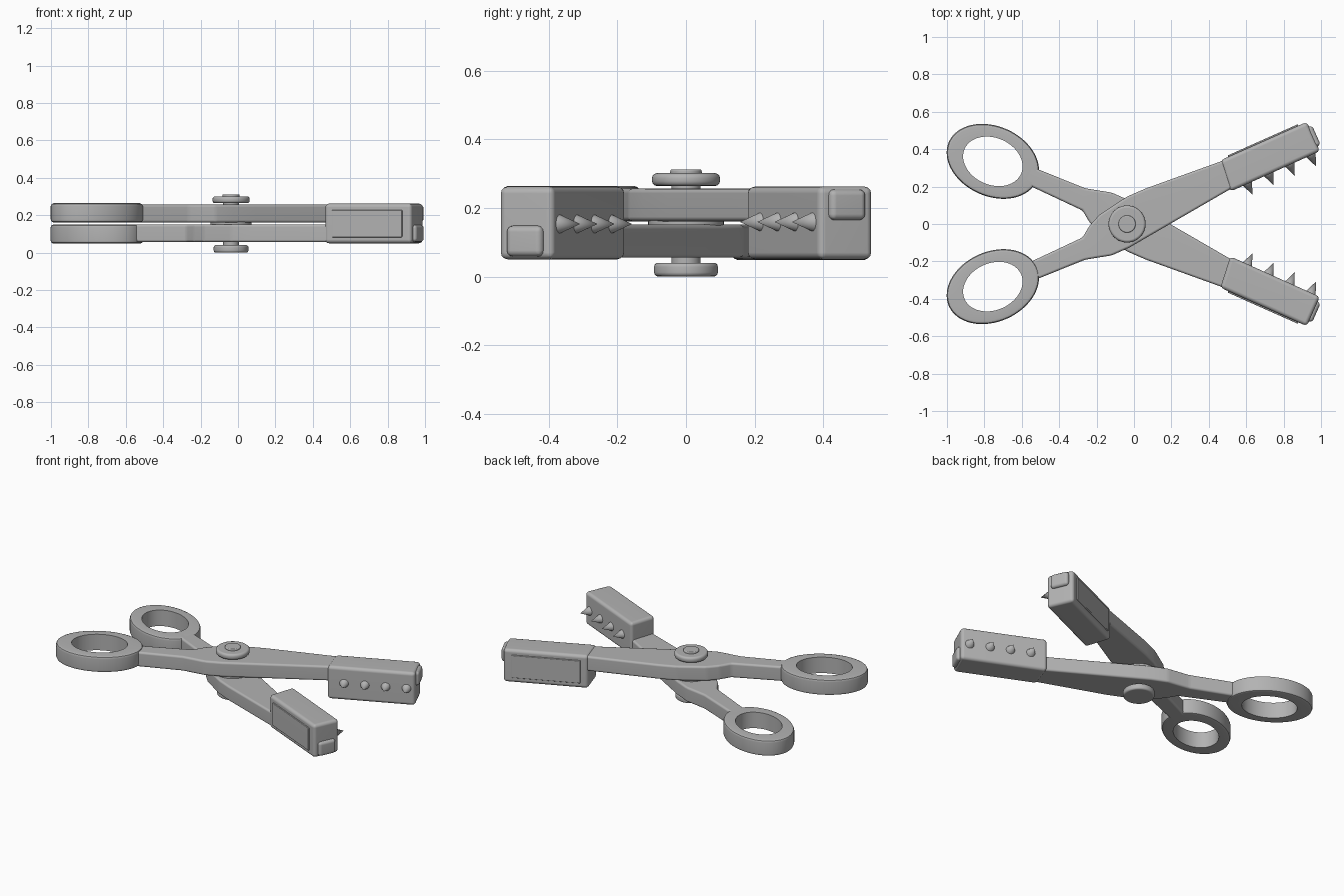
import bpy, bmesh, math
from mathutils import Matrix, Vector

cube = bpy.data.objects.get("Cube")
if cube:
    bpy.data.objects.remove(cube, do_unlink=True)

grey = bpy.data.materials.new("grey metal")
grey.use_nodes = True
GREY = (0.45, 0.45, 0.45, 1)
grey.diffuse_color = GREY
grey.node_tree.nodes["Principled BSDF"].inputs["Base Color"].default_value = GREY

PIVOT = Matrix.Translation((-0.037, 0, 0.156))
OPEN = Matrix.Rotation(math.radians(24), 4, 'Z')


def finish(name, bm, matrix, bevel=0.0, segments=3):
    """Round the edges, smooth the shading and place the part."""
    bmesh.ops.recalc_face_normals(bm, faces=bm.faces)
    if bevel:
        edges = [e for e in bm.edges if e.calc_face_angle(0) > 0.15]
        bmesh.ops.bevel(bm, geom=edges, offset=bevel, segments=segments,
                        profile=0.5, affect='EDGES', clamp_overlap=True)
    mesh = bpy.data.meshes.new(name)
    bm.to_mesh(mesh)
    bm.free()
    mesh.materials.append(grey)
    mesh.shade_smooth()
    mesh.set_sharp_from_angle(angle=math.radians(38))
    obj = bpy.data.objects.new(name, mesh)
    bpy.context.collection.objects.link(obj)
    obj.matrix_world = matrix
    obj.modifiers.new("flat_faces", 'WEIGHTED_NORMAL').keep_sharp = True
    return obj


def prism(name, outline, z0, z1, matrix, bevel):
    bm = bmesh.new()
    face = bm.faces.new([bm.verts.new((x, y, z0)) for x, y in outline])
    new = bmesh.ops.extrude_face_region(bm, geom=[face])["geom"]
    top = [v for v in new if isinstance(v, bmesh.types.BMVert)]
    bmesh.ops.translate(bm, verts=top, vec=(0, 0, z1 - z0))
    return finish(name, bm, matrix, bevel)


def box(name, x, y, z, matrix, bevel):
    outline = [(x[0], y[0]), (x[1], y[0]), (x[1], y[1]), (x[0], y[1])]
    return prism(name, outline, z[0], z[1], matrix, bevel)


def lathe(name, profile, matrix, steps=64, closed=False):
    """Sweep (x radius, y radius, z) points round an ellipse."""
    bm = bmesh.new()
    loops = []
    for rx, ry, z in profile:
        angles = [2 * math.pi * i / steps for i in range(steps)]
        loops.append([bm.verts.new((rx * math.cos(a), ry * math.sin(a), z)) for a in angles])
    pairs = list(zip(loops, loops[1:]))
    if closed:
        pairs.append((loops[-1], loops[0]))
    else:
        bm.faces.new(loops[0])
        bm.faces.new(loops[-1])
    for a, b in pairs:
        for i in range(steps):
            j = (i + 1) % steps
            bm.faces.new((a[i], a[j], b[j], b[i]))
    return finish(name, bm, matrix)


def disc(name, radius, z0, z1, rim):
    """Round disc with softened rims."""
    arc = [(rim * (1 - math.sin(t)), rim * (1 - math.cos(t)))
           for t in (0, math.pi / 6, math.pi / 3, math.pi / 2)]
    low = [(radius - d, z0 + h) for d, h in arc]
    high = [(radius - d, z1 - h) for d, h in reversed(arc)]
    lathe(name, [(r, r, z) for r, z in low + high], PIVOT)


# Arm outline, from the finger ring to the jaw and back
ARM = [(-0.60, -0.072), (-0.285, -0.083), (-0.225, -0.098), (-0.144, -0.12),
       (-0.039, -0.12), (0.10, -0.105), (0.62, -0.05),
       (0.62, 0.10), (0.168, 0.133), (0.06, 0.134), (-0.114, 0.106),
       (-0.186, 0.074), (-0.247, 0.031), (-0.60, 0.024)]
JAW = [(0.575, -0.066), (1.10, -0.064), (1.10, 0.108), (0.594, 0.108)]


def half(side, flip):
    place = PIVOT @ Matrix.Rotation(flip, 4, 'X') @ OPEN
    prism(side + "_arm", ARM, 0.005, 0.100, place, 0.013)

    # finger ring with a softened outer rim
    a, b, lo, hi, r = 0.257, 0.187, 0.005, 0.108, 0.016
    rim = [(0.165, 0.125, lo), (a - r, b - r, lo), (a - 0.3 * r, b - 0.3 * r, lo + 0.3 * r),
           (a, b, lo + r), (a, b, hi - r), (a - 0.3 * r, b - 0.3 * r, hi - 0.3 * r),
           (a - r, b - r, hi), (0.165, 0.125, hi)]
    lathe(side + "_finger_ring", rim, place @ Matrix.Translation((-0.792, -0.014, 0)), closed=True)

    # jaw block, outer plate and end tab
    prism(side + "_jaw", JAW, -0.106, 0.106, place, 0.02)
    box(side + "_jaw_plate", (0.64, 1.05), (0.09, 0.116), (-0.072, 0.074), place, 0.004)
    box(side + "_jaw_end_tab", (1.06, 1.118), (-0.035, 0.08), (0.008, 0.098), place, 0.018)

    # spikes along the inner face
    for i in range(4):
        at = Vector((0.676 + 0.124 * i, -0.092, 0.003))
        bm = bmesh.new()
        bmesh.ops.create_cone(bm, cap_ends=True, segments=24, radius1=0.031,
                              radius2=0.0, depth=0.074)
        point = Matrix.Translation(at) @ Matrix.Rotation(math.pi / 2, 4, 'X')
        finish(f"{side}_spike_{i + 1}", bm, place @ point)


half("upper", 0)
half("lower", math.pi)

# pivot bolt
disc("pivot_shaft", 0.042, -0.13, 0.13, 0.003)
disc("pivot_washer", 0.11, -0.008, 0.008, 0.003)
disc("bolt_head", 0.099, 0.108, 0.145, 0.014)
disc("bolt_cap", 0.046, 0.13, 0.156, 0.006)
disc("bolt_nut", 0.093, -0.156, -0.116, 0.012)
